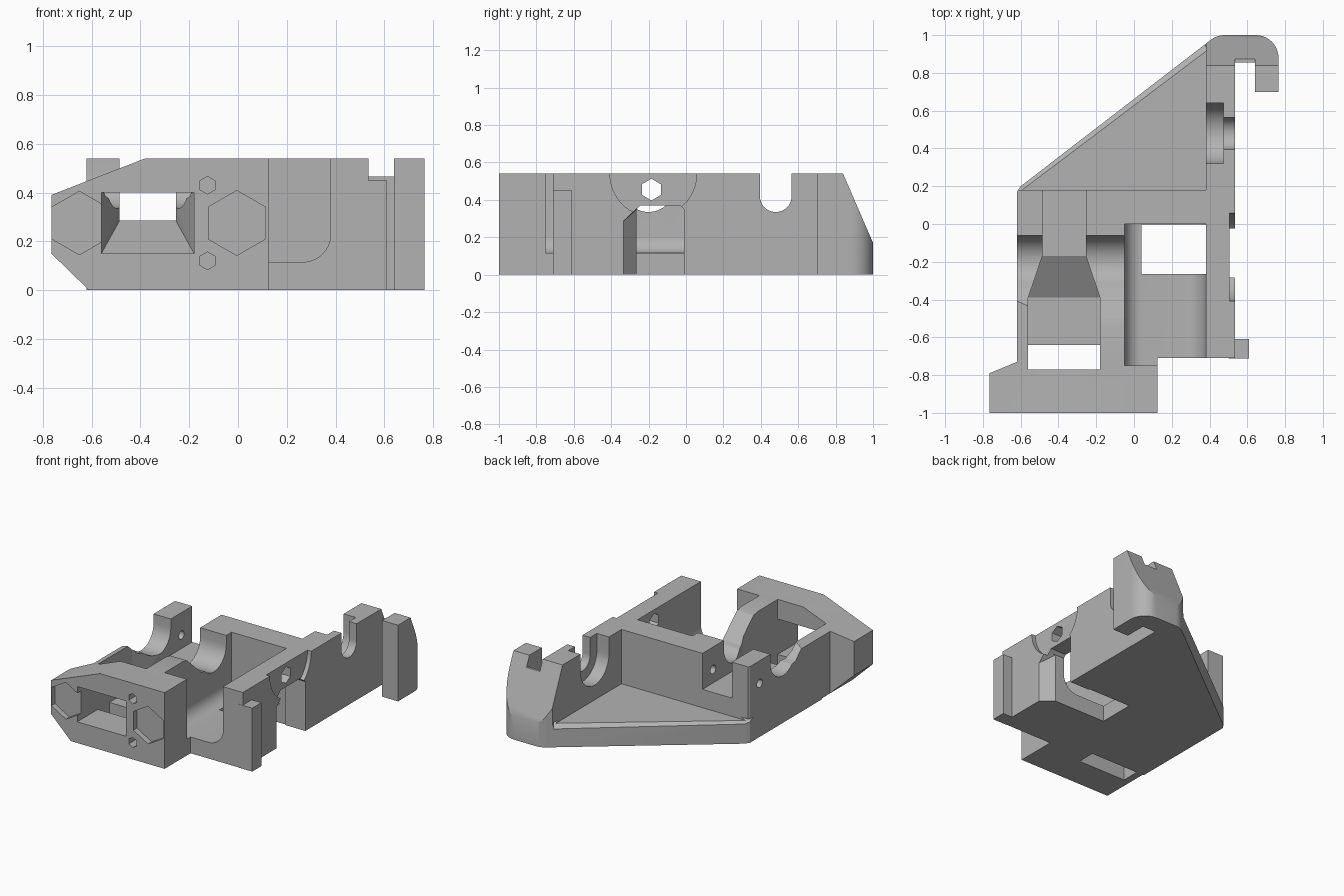
import bpy, bmesh, math
from mathutils import Vector

cube = bpy.data.objects.get("Cube")
if cube:
    bpy.data.objects.remove(cube, do_unlink=True)

grey = bpy.data.materials.new("light_grey")
grey.use_nodes = True
COLOUR = (0.45, 0.45, 0.45, 1)
grey.diffuse_color = COLOUR
grey.node_tree.nodes["Principled BSDF"].inputs["Base Color"].default_value = COLOUR


def finish(name, bm):
    bmesh.ops.recalc_face_normals(bm, faces=bm.faces)
    mesh = bpy.data.meshes.new(name)
    bm.to_mesh(mesh)
    bm.free()
    mesh.materials.append(grey)
    ob = bpy.data.objects.new(name, mesh)
    bpy.context.collection.objects.link(ob)
    return ob


def prism(name, axis, points, lo, hi):
    """Extrude a 2D profile along an axis; profile is the other two axes in order."""
    place = {"x": lambda a, b, c: (c, a, b),
             "y": lambda a, b, c: (a, c, b),
             "z": lambda a, b, c: (a, b, c)}[axis]
    bm = bmesh.new()
    face = bm.faces.new([bm.verts.new(place(a, b, lo)) for a, b in points])
    out = bmesh.ops.extrude_face_region(bm, geom=[face])["geom"]
    shift = Vector(place(0, 0, hi - lo))
    bmesh.ops.translate(bm, vec=shift, verts=[v for v in out if isinstance(v, bmesh.types.BMVert)])
    return finish(name, bm)


def hull(name, points):
    bm = bmesh.new()
    for p in points:
        bm.verts.new(p)
    bmesh.ops.convex_hull(bm, input=bm.verts[:])
    return finish(name, bm)


def box(name, x, y, z):
    return prism(name, "z", [(x[0], y[0]), (x[1], y[0]), (x[1], y[1]), (x[0], y[1])], *z)


def arc(cx, cy, r, start, end, n=10):
    angles = [math.radians(start + (end - start) * i / n) for i in range(n + 1)]
    return [(cx + r * math.cos(a), cy + r * math.sin(a)) for a in angles]


def hexagon(cx, cy, r):
    return arc(cx, cy, r, 30, 330, 5)


# Main body from its plan outline
outline = ([(-.765, -1), (.125, -1), (.125, -.71), (.535, -.71), (.535, .855),
            (.64, .855), (.64, .70), (.765, .70)]
           + arc(.645, .88, .12, 0, 90)
           + arc(.48, .88, .12, 90, 130, 5)
           + [(-.6, .2), (-.62, .17), (-.62, -.73), (-.765, -.79)])
body = prism("carriage_body", "z", outline, 0, .54)

TOP = .7
cutters = []


def cut(ob):
    cutters.append(ob)


# Sloped corners of the front block
cut(prism("top_corner_cut", "y", [(-.9, .3375), (-.38, .54), (-.38, TOP), (-.9, TOP)], -1.1, -.3))
cut(prism("bottom_corner_cut", "y", [(-.9, .281), (-.58, -.03), (-.9, -.03)], -1.1, -.64))

# Low triangular rear plate with a chamfered diagonal edge
cut(prism("rear_plate_cut", "z", [(-.9, .18), (.38, .18), (.38, 1.1), (-.9, 1.1)], .155, TOP))
a, b = Vector((-.7, .125, 0)), Vector((.38, .94, 0))
out = Vector((-.6, .8, 0))
up = Vector((0, 0, 1))
cut(hull("plate_chamfer_cut", [e + o for e in (a, b) for o in
                               (up * .17 - out * .04, up * .17 + out * .05, up * .10 + out * .05)]))

# Rear hook: sloped back and top notch
cut(prism("hook_slope_cut", "x", [(.84, .54), (1.0, .17), (1.1, .17), (1.1, TOP), (.84, TOP)], .1, .9))
cut(box("hook_notch_cut", (.535, .64), (.6, 1.1), (.465, TOP)))

# Bearing seat in the side wall: slot plus wider counterbore
for name, r, x0, x1 in (("slot_cut", .085, .45, .6), ("counterbore_cut", .16, .3, .475)):
    cut(prism(name, "x", arc(.48, .42, r, 180, 360, 24) + [(.48 + r, TOP), (.48 - r, TOP)], x0, x1))

# Round recess and hexagonal hole in the side wall
cut(prism("round_recess_cut", "x", arc(-.175, .54, .232, 180, 360, 32) + [(.057, TOP), (-.407, TOP)], .505, .6))
cut(prism("side_hex_cut", "x", hexagon(-.185, .455, .058), .3, .6))

# Main cavity with rounded floor corners, open towards the front
cavity = (arc(.04, .205, .09, 180, 270) + arc(.265, .23, .115, 270, 360)
          + [(.38, TOP), (-.05, TOP)])
cut(prism("cavity_cut", "y", cavity, -.75, 0))

# Floor opening and flared side window
cut(box("floor_hole_cut", (.04, .381), (-.265, -.002), (-.1, .3)))
cut(prism("side_window_cut", "x", [(-.265, -.1), (-.01, -.1), (-.01, .35), (-.03, .37),
                                  (-.245, .37), (-.265, .35)], .35, .6))
cut(hull("window_flare_cut", [(x, y, z) for x, y, top in
                              ((.45, -.262, .35), (.56, -.354, .27), (.56, -.262, .36))
                              for z in (-.1, top)]))

# Through channel: front window, open trough, ramp and rear gap
cut(box("front_window_cut", (-.56, -.18), (-1.1, -.76), (.15, .4)))
cut(box("trough_cut", (-.56, -.18), (-.77, -.389), (.15, TOP)))
cut(hull("ramp_cut", [(x, y, z) for x0, x1, y, z0 in
                      ((-.56, -.18, -.39, .15), (-.485, -.255, -.169, .285))
                      for x in (x0, x1) for z in (z0, TOP)]))
cut(box("rear_gap_cut", (-.485, -.255), (-.17, .3), (.285, TOP)))
cut(box("floor_slot_cut", (-.56, -.18), (-.77, -.64), (-.1, .2)))

# Curved saddle across the channel walls
saddle = ([(-.57, TOP), (-.55, .54), (-.50, .53), (-.34, .385)]
          + arc(-.2, .475, .14, 225, 360, 14) + [(-.06, TOP)])
cut(prism("saddle_cut", "x", saddle, -.8, -.045))

# Hexagonal pockets in the front face
for x, z, r, depth in ((-.65, .275, .13, .04), (-.005, .275, .133, .04),
                       (-.125, .43, .036, .2), (-.125, .12, .036, .2)):
    cut(prism("front_hex_cut", "y", hexagon(x, z, r), -1.1, -1 + depth))

# Cross hole through the two rear posts
cut(prism("cross_hole_cut", "x", arc(.06, .38, .03, 0, 337.5, 15), -.8, -.12))

# Apply the cuts
bpy.context.view_layer.objects.active = body
for cutter in cutters:
    cutter.hide_render = True
    mod = body.modifiers.new(cutter.name, "BOOLEAN")
    mod.operation = "DIFFERENCE"
    mod.solver = "EXACT"
    mod.object = cutter
    bpy.ops.object.modifier_apply(modifier=mod.name)
for cutter in cutters:
    bpy.data.objects.remove(cutter, do_unlink=True)

# Small stop on the front of the side wall
box("side_tab", (.5, .61), (-.712, -.61), (0, .45))

bpy.ops.object.select_all(action="DESELECT")
body.select_set(True)
bpy.ops.object.shade_smooth_by_angle(angle=math.radians(25))
